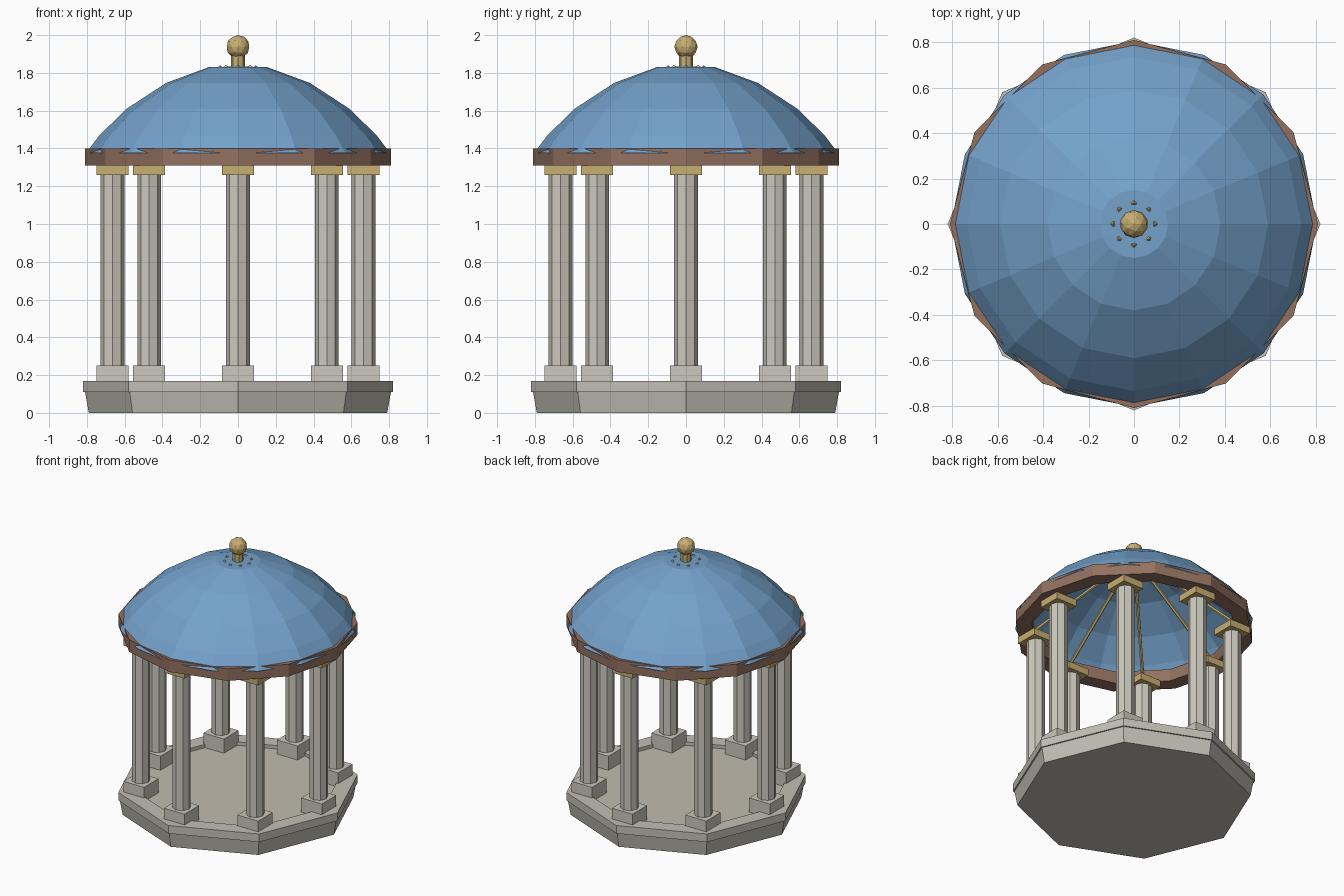
import bpy, bmesh
from math import cos, sin, pi
from mathutils import Vector

if "Cube" in bpy.data.objects:
    bpy.data.objects.remove(bpy.data.objects["Cube"])


def material(name, rgb):
    m = bpy.data.materials.new(name)
    m.diffuse_color = (*rgb, 1)
    m.use_nodes = True
    m.node_tree.nodes["Principled BSDF"].inputs["Base Color"].default_value = m.diffuse_color
    return m


STONE = material("plinth_stone", (0.54, 0.52, 0.46))
FLOOR = material("floor_stone", (0.54, 0.50, 0.43))
COLUMN = material("column_stone", (0.60, 0.58, 0.51))
GOLD = material("gold", (0.58, 0.43, 0.17))
BROWN = material("brown_ring", (0.29, 0.165, 0.115))
BLUE = material("blue_dome", (0.175, 0.36, 0.60))


def finish(name, bm, mat):
    me = bpy.data.meshes.new(name)
    bm.to_mesh(me)
    bm.free()
    me.materials.append(mat)
    ob = bpy.data.objects.new(name, me)
    bpy.context.collection.objects.link(ob)
    return ob


def lathe(name, profile, sides, mat, x=0, y=0, caps=True, closed=False):
    """Spin (radius, z) points into flat-sided rings, listed bottom to top on the outside."""
    bm = bmesh.new()
    rings = [[bm.verts.new((x + r * cos(2 * pi * i / sides), y + r * sin(2 * pi * i / sides), z))
              for i in range(sides)] for r, z in profile]
    pairs = list(zip(rings, rings[1:]))
    if closed:
        pairs.append((rings[-1], rings[0]))
    for a, b in pairs:
        for i in range(sides):
            j = (i + 1) % sides
            bm.faces.new((a[i], a[j], b[j], b[i]))
    if caps and not closed:
        bm.faces.new(rings[0][::-1])
        bm.faces.new(rings[-1])
    return finish(name, bm, mat)


def box(name, x, y, z0, z1, width, mat):
    bm = bmesh.new()
    bmesh.ops.create_cube(bm, size=1)
    bmesh.ops.scale(bm, vec=(width, width, z1 - z0), verts=bm.verts)
    bmesh.ops.translate(bm, vec=(x, y, (z0 + z1) / 2), verts=bm.verts)
    return finish(name, bm, mat)


def rod(name, a, b, radius, mat):
    a, b = Vector(a), Vector(b)
    bm = bmesh.new()
    bmesh.ops.create_cone(bm, cap_ends=True, segments=6, radius1=radius, radius2=radius,
                          depth=(b - a).length)
    bmesh.ops.rotate(bm, matrix=(b - a).to_track_quat('Z', 'Y').to_matrix(), verts=bm.verts)
    bmesh.ops.translate(bm, vec=(a + b) / 2, verts=bm.verts)
    return finish(name, bm, mat)


# Octagonal plinth with a raised rim around a sunken floor
lathe("plinth", [(0.79, 0), (0.81, 0.11)], 8, STONE)
lathe("plinth_rim", [(0.82, 0.11), (0.82, 0.17), (0.70, 0.17), (0.70, 0.11)], 8, STONE, closed=True)
lathe("floor", [(0.70, 0.10), (0.70, 0.145)], 8, FLOOR)

# Eight columns with pedestals, capitals and roof ribs
for k in range(8):
    c, s = cos(k * pi / 4), sin(k * pi / 4)
    x, y = 0.665 * c, 0.665 * s
    box(f"pedestal_{k}", x, y, 0.14, 0.25, 0.17, COLUMN)
    lathe(f"column_{k}", [(0.063, 0.25), (0.063, 1.26)], 8, COLUMN, x, y)
    box(f"capital_{k}", x, y, 1.26, 1.31, 0.17, GOLD)
    rod(f"rib_{k}", (0.68 * c, 0.68 * s, 1.35), (0.085 * c, 0.085 * s, 1.832), 0.012, GOLD)

# Twelve-sided ring beam
lathe("ring_beam", [(0.81, 1.31), (0.81, 1.40), (0.70, 1.40), (0.70, 1.31)], 12, BROWN, closed=True)

# Sixteen-sided open dome shell
dome = [(0.805, 1.375), (0.735, 1.468), (0.59, 1.61), (0.38, 1.747), (0.15, 1.832), (0.005, 1.833)]
lathe("dome", dome, 16, BLUE, caps=False)

# Finial
lathe("finial_stem", [(0.037, 1.82), (0.037, 1.90)], 8, GOLD)
bm = bmesh.new()
bmesh.ops.create_icosphere(bm, subdivisions=2, radius=0.062)
bmesh.ops.translate(bm, vec=(0, 0, 1.938), verts=bm.verts)
finish("finial_ball", bm, GOLD)
